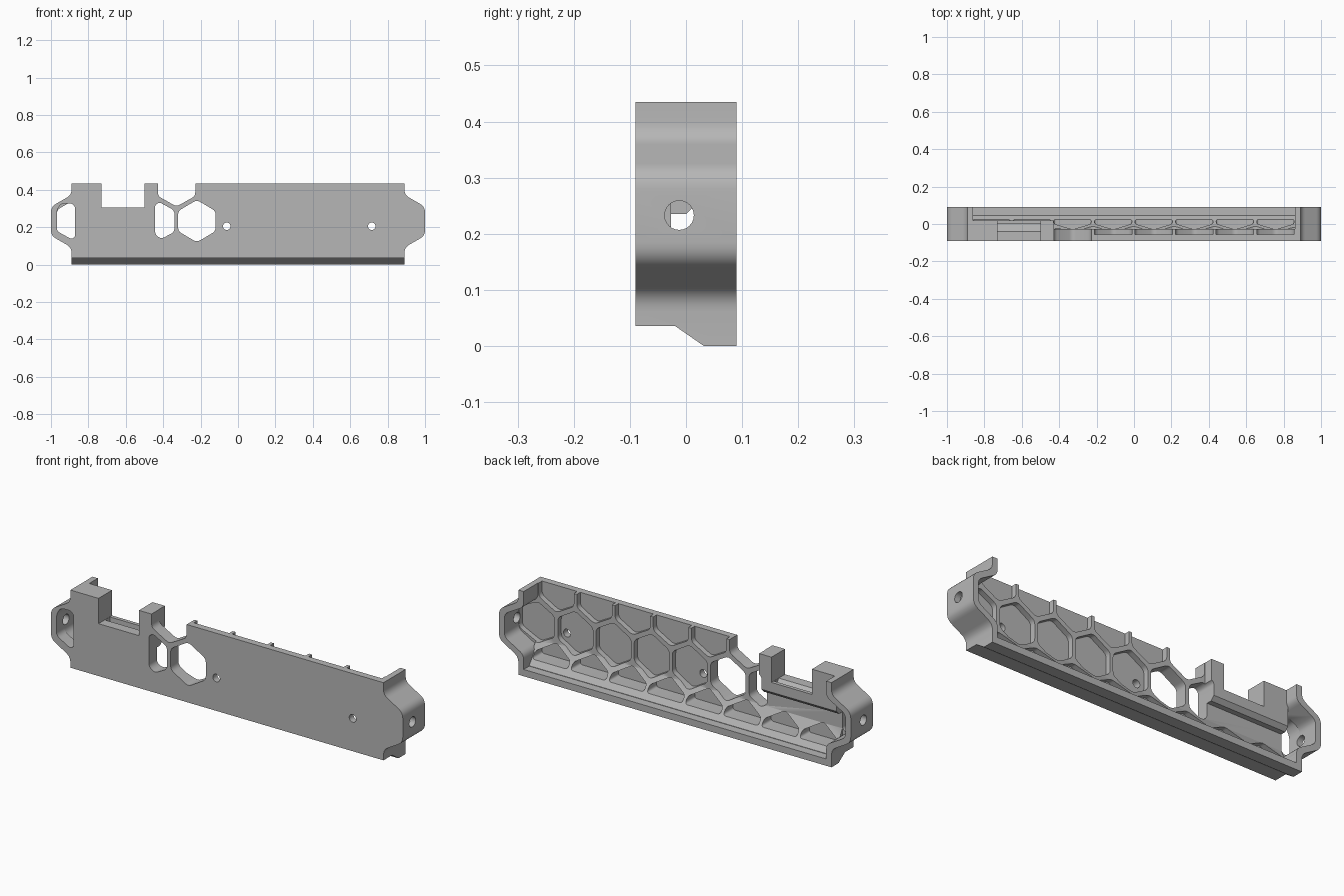
import bpy, bmesh, math
from mathutils import Vector

cube = bpy.data.objects.get("Cube")
if cube:
    bpy.data.objects.remove(cube, do_unlink=True)

grey = bpy.data.materials.new("plain grey")
grey.use_nodes = True
tone = (0.47, 0.47, 0.47, 1)
grey.diffuse_color = tone
grey.node_tree.nodes["Principled BSDF"].inputs["Base Color"].default_value = tone


def rounded(points, radius, steps=5):
    """Round every corner of a closed 2D profile."""
    result = []
    for i, p in enumerate(points):
        p = Vector(p)
        a = Vector(points[i - 1]) - p
        b = Vector(points[(i + 1) % len(points)]) - p
        cut = min(radius, a.length * 0.45, b.length * 0.45)
        start, end = p + a.normalized() * cut, p + b.normalized() * cut
        for s in range(steps + 1):
            t = s / steps
            result.append(start * (1 - t) ** 2 + p * 2 * t * (1 - t) + end * t * t)
    return result


def prism(name, profile, low, high, axis="y"):
    """Extrude an (x,z) profile along y, or a (y,z) profile along x."""
    bm = bmesh.new()
    rings = []
    for d in (low, high):
        rings.append([bm.verts.new((u, d, v) if axis == "y" else (d, u, v))
                      for u, v in profile])
    n = len(profile)
    bm.faces.new(rings[0])
    bm.faces.new(rings[1])
    for i in range(n):
        j = (i + 1) % n
        bm.faces.new((rings[0][i], rings[0][j], rings[1][j], rings[1][i]))
    bmesh.ops.recalc_face_normals(bm, faces=bm.faces)
    mesh = bpy.data.meshes.new(name)
    bm.to_mesh(mesh)
    bm.free()
    mesh.materials.append(grey)
    obj = bpy.data.objects.new(name, mesh)
    bpy.context.collection.objects.link(obj)
    return obj


def combine(target, tool, operation="DIFFERENCE"):
    mod = target.modifiers.new(operation.lower(), "BOOLEAN")
    mod.operation, mod.solver, mod.object = operation, "EXACT", tool
    bpy.context.view_layer.objects.active = target
    bpy.ops.object.modifier_apply(modifier=mod.name)
    bpy.data.objects.remove(tool, do_unlink=True)


def circle(u, v, r, n=24):
    return [(u + r * math.cos(math.tau * i / n), v + r * math.sin(math.tau * i / n))
            for i in range(n)]


def mirrored(half):
    return half + [(-x, z) for x, z in reversed(half)]


PITCH, MID, FIRST = 0.217, 0.233, -0.22
HALF, SIDE, TIP = 0.1, 0.054, 0.113
FRONT, FLOOR, RIB, BACK = -0.09, -0.055, -0.027, 0.09


def hexagon(x, z):
    return rounded([(x + HALF, z - SIDE), (x + HALF, z + SIDE), (x, z + TIP),
                    (x - HALF, z + SIDE), (x - HALF, z - SIDE), (x, z - TIP)], 0.02)


# Outer shell with the side ears
def soft_ear(points, radius):
    soft = rounded(points, radius)
    return mirrored([points[0]] + soft[6:-6] + [points[-1]])


shell = prism("bracket_body", soft_ear(
    [(0.89, 0), (0.89, 0.092), (1, 0.155), (1, 0.31), (0.89, 0.373), (0.89, 0.435)], 0.03),
    FRONT, BACK)

# Open bay behind the front plate
combine(shell, prism("bay", soft_ear(
    [(0.86, 0.035), (0.86, 0.11), (0.97, 0.173), (0.97, 0.292), (0.86, 0.355), (0.86, 0.6)], 0.025),
    RIB, 0.2))

# Sloped ledge along the bottom and thick frame around the slot
combine(shell, prism("ledge", [(-0.04, 0.02), (-0.04, 0.15), (RIB, 0.15), (0.0, 0.1),
                               (0.045, 0.037), (0.045, 0.02)], -0.87, 0.87, "x"), "UNION")
combine(shell, prism("slot_frame", [(-0.04, 0.235), (0, 0.235), (0.02, 0.255),
                                    (0.02, 0.435), (-0.04, 0.435)], -0.87, -0.43, "x"), "UNION")

# Stepped and sloped underside
combine(shell, prism("underside", [(-0.2, 0.036), (-0.02, 0.036), (0.032, 0),
                                   (0.032, -0.1), (-0.2, -0.1)], -1.2, 1.2, "x"))

# Middle row of honeycomb pockets, the first one open through the plate
for i in range(5):
    start = -0.2 if i == 0 else FLOOR
    combine(shell, prism("pocket", hexagon(FIRST + i * PITCH, MID), start, 0.15))

# Pocket running into the left ear
combine(shell, prism("ear_pocket", rounded(
    [(0.767, 0.179), (0.86, 0.128), (0.969, 0.18), (0.969, 0.286), (0.86, 0.338),
     (0.767, 0.287)], 0.02), FLOOR, 0.05))

# Upper row of open pockets, the first one open through the plate
for i in range(6):
    x = FIRST + (i - 0.5) * PITCH
    start = -0.2 if i == 0 else FLOOR
    combine(shell, prism("top_pocket", rounded(
        [(x + HALF, 0.6), (x - HALF, 0.6), (x - HALF, 0.367), (x, 0.311),
         (x + HALF, 0.367)], 0.02), start, 0.15 if i == 0 else 0.07))

# Lower row of pockets, leaving buttresses on the ledge
for i in range(8):
    x = FIRST + (i - 2.5) * PITCH
    combine(shell, prism("low_pocket", rounded(
        [(x - HALF, 0.065), (x + HALF, 0.065), (x + HALF, 0.098), (x, 0.154),
         (x - HALF, 0.098)], 0.015), FLOOR, 0.08))

# Half honeycomb window and right ear window
combine(shell, prism("half_window", rounded(
    [(-0.34, 0.175), (-0.34, 0.29), (-0.42, 0.334), (-0.443, 0.32), (-0.443, 0.16),
     (-0.41, 0.138)], 0.02), -0.2, 0.03))
combine(shell, prism("ear_window", rounded(
    [(-0.969, 0.18), (-0.89, 0.136), (-0.871, 0.15), (-0.871, 0.31), (-0.89, 0.328),
     (-0.945, 0.328), (-0.969, 0.29)], 0.02), -0.2, -0.02))

# Slot in the top edge with a sloped groove in its floor
combine(shell, prism("slot", [(-0.73, 0.305), (-0.5, 0.305), (-0.5, 0.6), (-0.73, 0.6)],
                     -0.2, 0.085))
combine(shell, prism("groove", [(-0.04, 0.306), (0.0, 0.265), (0.004, 0.4), (-0.04, 0.4)],
                     -0.729, -0.501, "x"))

# Screw holes in the plate and in both ears
for x in (-0.06, 0.715):
    combine(shell, prism("plate_hole", circle(x, 0.205, 0.02), -0.2, 0))
for side in (-1, 1):
    combine(shell, prism("ear_hole", circle(-0.012, MID, 0.026),
                         side * 0.95, side * 1.1, "x"))

shell.select_set(True)
bpy.context.view_layer.objects.active = shell
bpy.ops.object.shade_smooth_by_angle(angle=math.radians(30))
